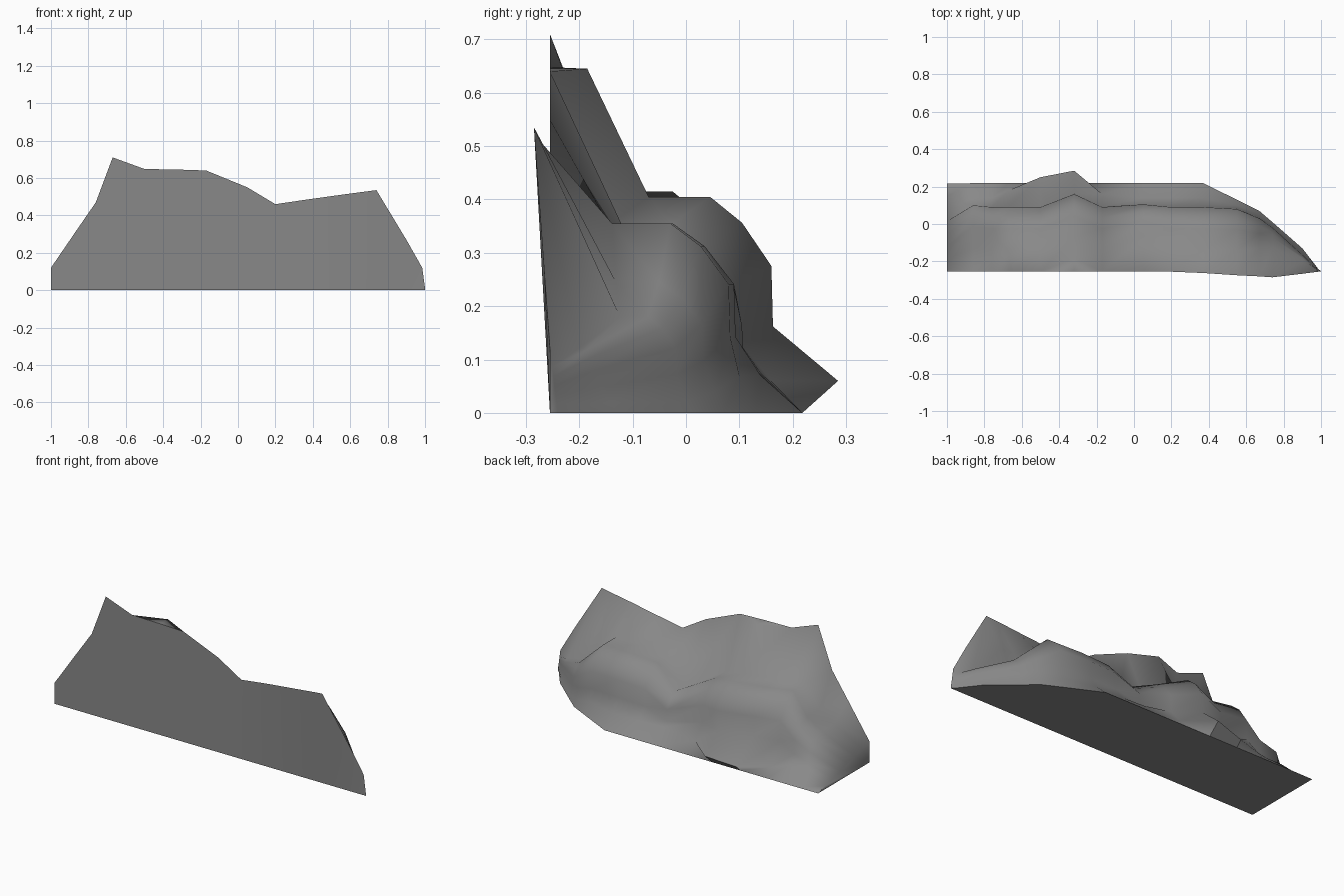
import bpy
import bmesh
import math
from mathutils import Vector

default_cube = bpy.data.objects.get("Cube")
if default_cube:
    bpy.data.objects.remove(default_cube, do_unlink=True)

FRONT = -0.255
SLOPE_STEPS = 7


def make_material(name, colour):
    material = bpy.data.materials.new(name)
    material.use_nodes = True
    material.diffuse_color = colour
    shader = material.node_tree.nodes["Principled BSDF"]
    shader.inputs["Base Color"].default_value = colour
    shader.inputs["Roughness"].default_value = 1
    return material


def end_section(x, crest, base):
    """Plain triangular section: straight slope from crest to ground."""
    top, bottom = Vector((x, FRONT, crest)), Vector((x, base, 0))
    slope = [top.lerp(bottom, step / SLOPE_STEPS) for step in range(SLOPE_STEPS + 1)]
    return [Vector((x, FRONT, 0)), top] + slope


def ledge_section(x, crest, ledge, wall=0.09, toe=0.14, toe_height=0.07,
                  base=0.218, front=FRONT, roof=0.0, width=1.0):
    """Full section: crest, upper slope, ledge, rounded wall and foot."""
    profile = [
        (FRONT, 0),
        (front, crest),
        (front + roof, crest),
        (wall - 0.23 * width, ledge),
        (wall - 0.115 * width, ledge),
        (wall - 0.055 * width, ledge * 0.88),
        (wall, ledge * 0.68),
        (wall + 0.003, ledge * 0.4),
        (toe, toe_height),
        (base, 0),
    ]
    return [Vector((x, y, z)) for y, z in profile]


def build_rock(sections, name, material):
    mesh_data = bmesh.new()
    rings = [[mesh_data.verts.new(point) for point in section] for section in sections]
    for ring, following in zip(rings, rings[1:]):
        for index in range(len(ring)):
            after = (index + 1) % len(ring)
            mesh_data.faces.new((ring[index], ring[after], following[after], following[index]))
    mesh_data.faces.new(rings[0])
    mesh_data.faces.new(rings[-1])
    bmesh.ops.remove_doubles(mesh_data, verts=mesh_data.verts, dist=0.0005)
    bmesh.ops.recalc_face_normals(mesh_data, faces=mesh_data.faces)
    mesh = bpy.data.meshes.new(name)
    mesh_data.to_mesh(mesh)
    mesh_data.free()
    mesh.materials.append(material)
    rock = bpy.data.objects.new(name, mesh)
    bpy.context.collection.objects.link(rock)
    return rock


# Sections from the steep right end to the pointed left end
sections = [
    end_section(-1, crest=0.12, base=0.217),
    ledge_section(-0.86, crest=0.325, ledge=0.235, wall=0.1),
    ledge_section(-0.76, crest=0.47, ledge=0.29),
    ledge_section(-0.67, crest=0.71, ledge=0.415, toe=0.18, toe_height=0.05),
    ledge_section(-0.5, crest=0.648, ledge=0.39, toe=0.25, toe_height=0.032),
    # Bulging buttress with a small flat roof
    ledge_section(-0.32, crest=0.645, ledge=0.405, wall=0.16,
                  toe=0.285, toe_height=0.06, roof=0.07),
    ledge_section(-0.17, crest=0.64, ledge=0.355, toe=0.16, toe_height=0.06),
    # Gully dipping between the two ledges
    ledge_section(0.05, crest=0.55, ledge=0.24, wall=0.105,
                  toe_height=0.075, width=0.75),
    # Low saddle and long ledge
    ledge_section(0.2, crest=0.46, ledge=0.345),
    ledge_section(0.37, crest=0.485, ledge=0.355, front=-0.262),
    ledge_section(0.55, crest=0.51, ledge=0.355, wall=0.08, toe=0.1,
                  base=0.13, front=-0.274, width=0.95),
    # Left spur with a valley, tapering to a point
    ledge_section(0.67, crest=0.526, ledge=0.245, wall=0.03, toe=0.055,
                  toe_height=0.04, base=0.07, front=-0.28, width=0.7),
    ledge_section(0.74, crest=0.535, ledge=0.18, wall=-0.02, toe=0,
                  toe_height=0.02, base=0.01, front=-0.285, width=0.45),
    ledge_section(0.9, crest=0.27, ledge=0.12, wall=-0.165, toe=-0.14,
                  toe_height=0.02, base=-0.13, front=-0.266, width=0.16),
    end_section(0.985, crest=0.12, base=-0.24),
    end_section(1, crest=0.01, base=-0.253),
]

stone = make_material("grey_stone", (0.25, 0.25, 0.25, 1))
rock = build_rock(sections, "cliff_rock", stone)

# Smooth rock with crisp edges around the front
bpy.ops.object.select_all(action="DESELECT")
rock.select_set(True)
bpy.context.view_layer.objects.active = rock
bpy.ops.object.shade_smooth_by_angle(angle=math.radians(70))

# Flat underside
for face in rock.data.polygons:
    if face.normal.z < -0.5:
        face.use_smooth = False
